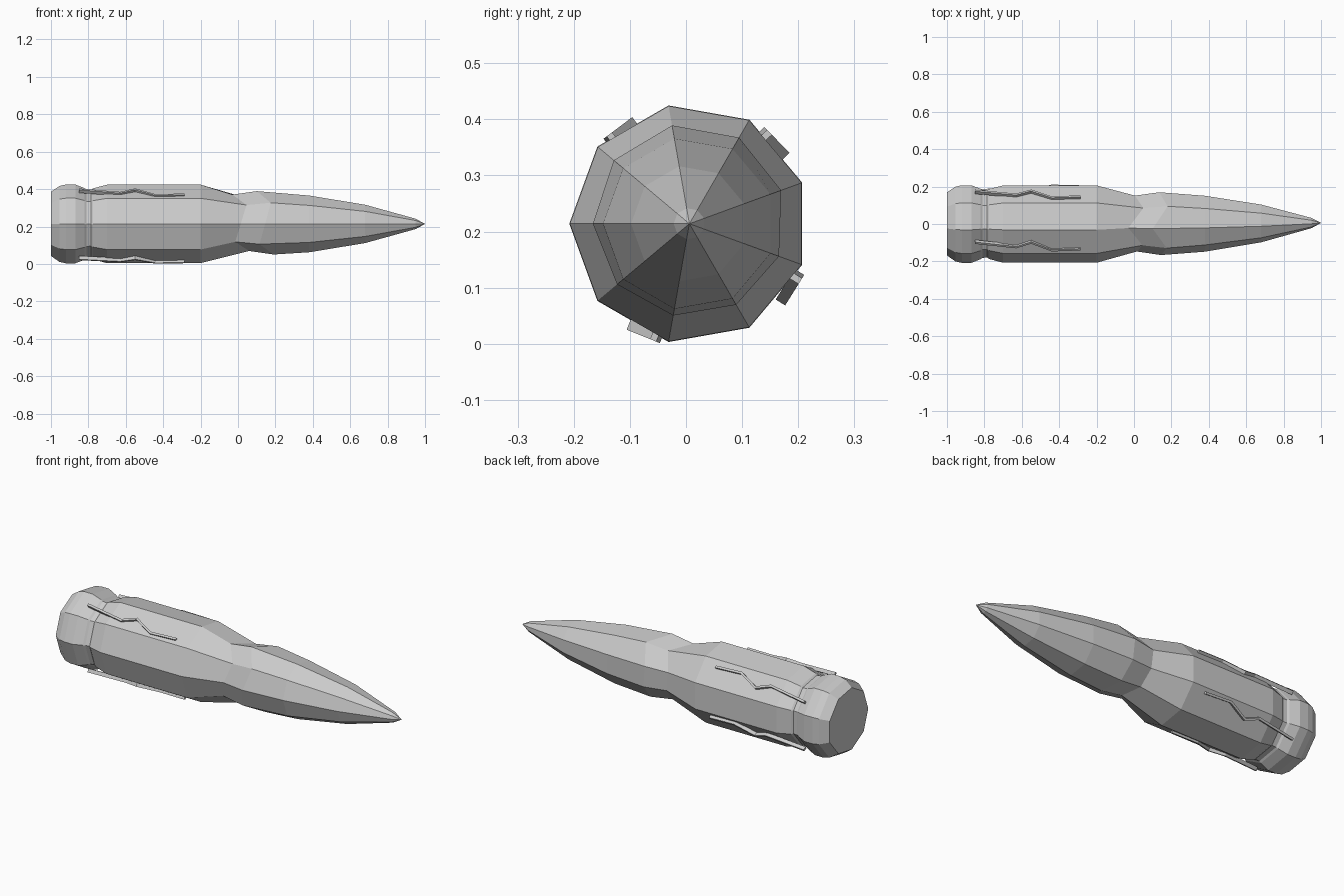
import bpy, bmesh
from math import sin, cos, radians
from mathutils import Vector

cube = bpy.data.objects.get("Cube")
if cube:
    bpy.data.objects.remove(cube)

AXIS_Y, AXIS_Z, SIDES = 0.006, 0.214, 9


def make_material(name, rgb):
    mat = bpy.data.materials.new(name)
    mat.use_nodes = True
    color = (*rgb, 1)
    mat.diffuse_color = color
    mat.node_tree.nodes["Principled BSDF"].inputs["Base Color"].default_value = color
    return mat


def finish(bm, name, mat):
    bmesh.ops.recalc_face_normals(bm, faces=bm.faces)
    mesh = bpy.data.meshes.new(name)
    bm.to_mesh(mesh)
    bm.free()
    mesh.materials.append(mat)
    obj = bpy.data.objects.new(name, mesh)
    bpy.context.collection.objects.link(obj)
    return obj


def around(x, radius, angle, side=0.0):
    """Point at an angle about the long axis, shifted clockwise by side."""
    c, s = cos(angle), sin(angle)
    return Vector((x, AXIS_Y + radius * c + side * s, AXIS_Z + radius * s - side * c))


def bridge(bm, a, b):
    n = len(a)
    for i in range(n):
        bm.faces.new((a[i], a[(i + 1) % n], b[(i + 1) % n], b[i]))


grey = make_material("light grey metal", (0.6, 0.6, 0.6))

# Body: faceted case with rim and groove, hammered neck and pointed tip
neck_shift = (0.0, 0.03, -0.045, 0.035, -0.01, 0.0, 0.01, 0.045, -0.03)
profile = [(-1.0, 0.174), (-0.955, 0.206), (-0.92, 0.214), (-0.87, 0.214),
           (-0.82, 0.194), (-0.81, 0.187), (-0.785, 0.185), (-0.775, 0.193),
           (-0.7, 0.213), (-0.2, 0.213), (0.015, 0.153), (0.145, 0.172),
           (0.38, 0.154), (0.68, 0.104), (0.95, 0.028)]
bm = bmesh.new()
rings = []
for x, r in profile:
    ring = []
    for i in range(SIDES):
        a = radians(180 - 360 / SIDES * i)
        uneven = 0 < x < 0.2
        dx = neck_shift[i] if uneven else 0
        dr = 0.006 * sin(a) if uneven else 0
        ring.append(bm.verts.new(around(x + dx, r + dr, a)))
    rings.append(ring)
for a, b in zip(rings, rings[1:]):
    bridge(bm, a, b)
bm.faces.new(rings[0])
tip = bm.verts.new(around(1.0, 0, 0))
for i in range(SIDES):
    bm.faces.new((rings[-1][i], rings[-1][(i + 1) % SIDES], tip))
finish(bm, "body", grey)

# Four zigzag strips laid along the case
zigzag = [(-0.85, 0.026), (-0.63, -0.004), (-0.55, 0.027), (-0.44, -0.025), (-0.285, -0.018)]


def zigzag_strip(name, degrees, radius):
    angle = radians(degrees)
    bm = bmesh.new()
    sections = [[bm.verts.new(around(x, radius + dr, angle, t + dt))
                 for dr, dt in ((-0.01, -0.006), (-0.01, 0.006), (0.01, 0.006), (0.01, -0.006))]
                for x, t in zigzag]
    for a, b in zip(sections, sections[1:]):
        bridge(bm, a, b)
    bm.faces.new(sections[0])
    bm.faces.new(sections[-1])
    finish(bm, name, grey)


for name, degrees, radius in (("upper_front_strip", 127, 0.203), ("upper_back_strip", 44, 0.206),
                              ("lower_back_strip", -32, 0.212), ("lower_front_strip", -112, 0.207)):
    zigzag_strip(name, degrees, radius)
